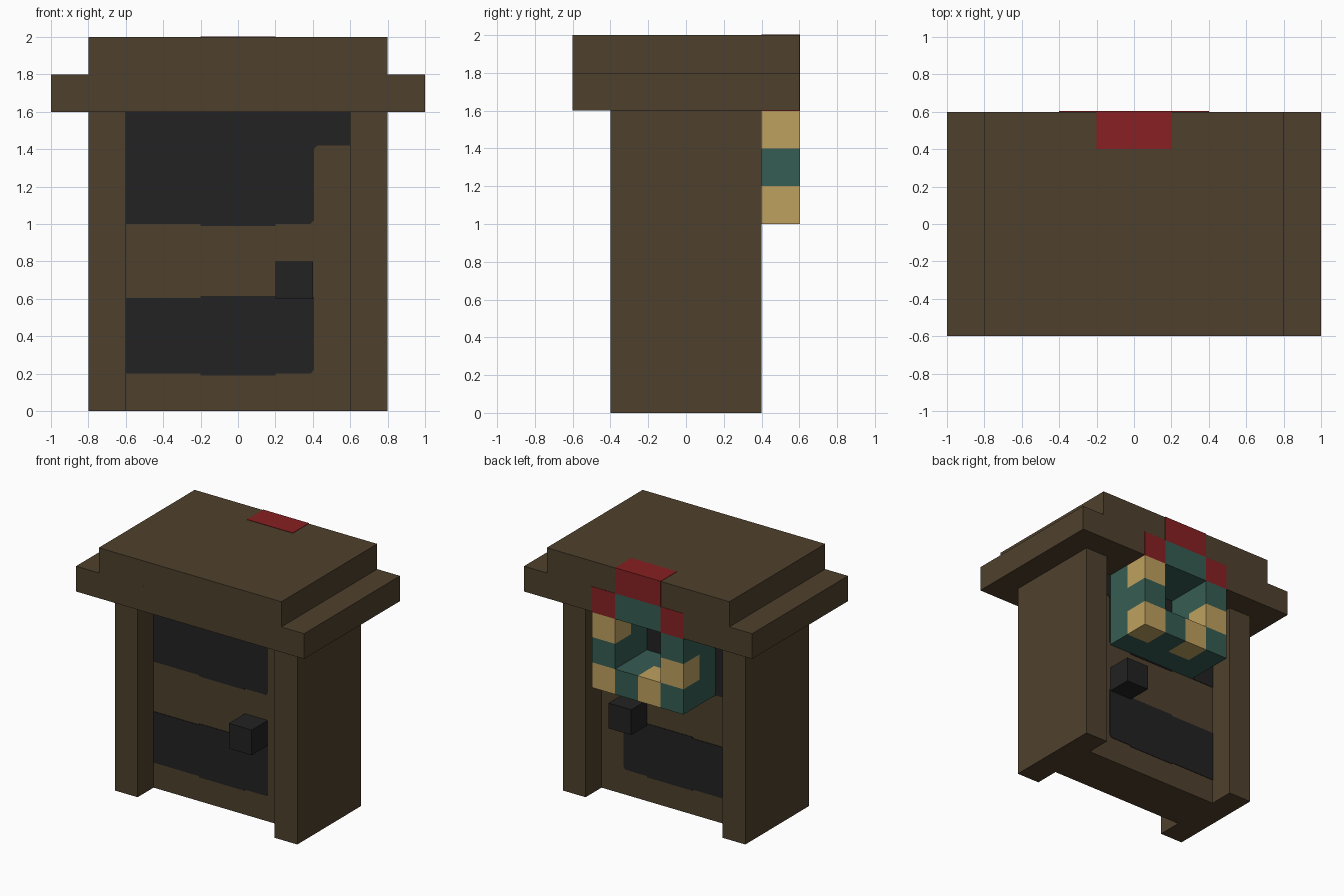
import bpy, bmesh
from mathutils import Vector

old = bpy.data.objects.get("Cube")
if old:
    bpy.data.objects.remove(old, do_unlink=True)


def material(name, hex_code):
    linear = []
    for i in (0, 2, 4):
        c = int(hex_code[i:i + 2], 16) / 255
        linear.append(c / 12.92 if c < 0.04045 else ((c + 0.055) / 1.055) ** 2.4)
    mat = bpy.data.materials.new(name)
    mat.use_nodes = True
    mat.diffuse_color = (*linear, 1)
    mat.node_tree.nodes["Principled BSDF"].inputs["Base Color"].default_value = (*linear, 1)
    return mat


WOOD = material("dark_wood", "4f402d")
DARK = material("charcoal", "222222")
GREEN = material("wreath_green", "355d53")
GOLD = material("gold", "bfa160")
RED = material("bow_red", "882022")


def finish(name, bm, mats):
    bmesh.ops.recalc_face_normals(bm, faces=bm.faces)
    mesh = bpy.data.meshes.new(name)
    bm.to_mesh(mesh)
    bm.free()
    for m in mats:
        mesh.materials.append(m)
    obj = bpy.data.objects.new(name, mesh)
    bpy.context.collection.objects.link(obj)
    return obj


def box(name, low, high, mat):
    low, high = Vector(low), Vector(high)
    bm = bmesh.new()
    bmesh.ops.create_cube(bm, size=1)
    bmesh.ops.scale(bm, vec=high - low, verts=bm.verts)
    bmesh.ops.translate(bm, vec=(low + high) / 2, verts=bm.verts)
    return finish(name, bm, [mat])


def plate(name, outline, y, depth, mat):
    bm = bmesh.new()
    face = bm.faces.new([bm.verts.new((x, y, z)) for x, z in outline])
    ext = bmesh.ops.extrude_face_region(bm, geom=[face])
    verts = [g for g in ext["geom"] if isinstance(g, bmesh.types.BMVert)]
    bmesh.ops.translate(bm, vec=(0, depth, 0), verts=verts)
    return finish(name, bm, [mat])


# Frame: posts, door and stepped lintel
box("left_post", (0.6, -0.4, 0), (0.8, 0.4, 1.6), WOOD)
box("right_post", (-0.8, -0.4, 0), (-0.6, 0.4, 1.6), WOOD)
box("door", (-0.6, -0.2, 0), (0.6, 0.2, 1.6), WOOD)
box("lintel_lower", (-1, -0.6, 1.6), (1, 0.6, 1.8), WOOD)
box("lintel_upper", (-0.8, -0.6, 1.8), (0.8, 0.6, 2), WOOD)

# Door panels and knobs on both sides
lower = [(-0.6, 0.2), (-0.2, 0.2), (-0.2, 0.19), (0.2, 0.19), (0.2, 0.2), (0.39, 0.2),
         (0.405, 0.22), (0.405, 0.61), (0.2, 0.61), (0.2, 0.615), (-0.2, 0.615),
         (-0.2, 0.605), (-0.6, 0.605)]
upper = [(-0.6, 1), (-0.2, 1), (-0.2, 0.99), (0.2, 0.99), (0.2, 1), (0.385, 1),
         (0.405, 1.02), (0.405, 1.4), (0.425, 1.42), (0.6, 1.42), (0.6, 1.6), (-0.6, 1.6)]
for side, sign in (("front", -1), ("back", 1)):
    plate(side + "_lower_panel", lower, sign * 0.2, sign * 0.004, DARK)
    plate(side + "_upper_panel", upper, sign * 0.2, sign * 0.004, DARK)
    ys = sorted((sign * 0.2, sign * 0.4))
    box(side + "_knob", (0.2, ys[0], 0.6), (0.4, ys[1], 0.8), DARK)

# Wreath of blocks on the back, rows from bottom to top, running towards +x
rows = ["GTGT", "T  G", "G  T", "RGGR", " RR "]
cells = {}
for k, row in enumerate(rows):
    for i, key in enumerate(row):
        if key != " ":
            cells[i, 1, k] = "GTR".index(key)
            if k < 4:
                cells[i, 0, k] = 0

bm = bmesh.new()
for cell, index in cells.items():
    for axis in range(3):
        for step in (0, 1):
            near = list(cell)
            near[axis] += 2 * step - 1
            if tuple(near) in cells:
                continue
            corners = []
            for a, b in ((0, 0), (1, 0), (1, 1), (0, 1)):
                p = list(cell)
                p[axis] += step
                p[(axis + 1) % 3] += a
                p[(axis + 2) % 3] += b
                corners.append(bm.verts.new(Vector(p) * 0.2 + Vector((-0.4, 0.2, 1))))
            bm.faces.new(corners).material_index = index
bmesh.ops.remove_doubles(bm, verts=bm.verts, dist=0.001)

# Let the wreath stand a hair proud of the lintel
for v in bm.verts:
    if v.co.y > 0.59:
        v.co.y += 0.003
    if v.co.z > 1.99:
        v.co.z += 0.003
    elif abs(v.co.z - 1.6) < 0.01:
        v.co.z -= 0.003
finish("wreath", bm, [GREEN, GOLD, RED])
